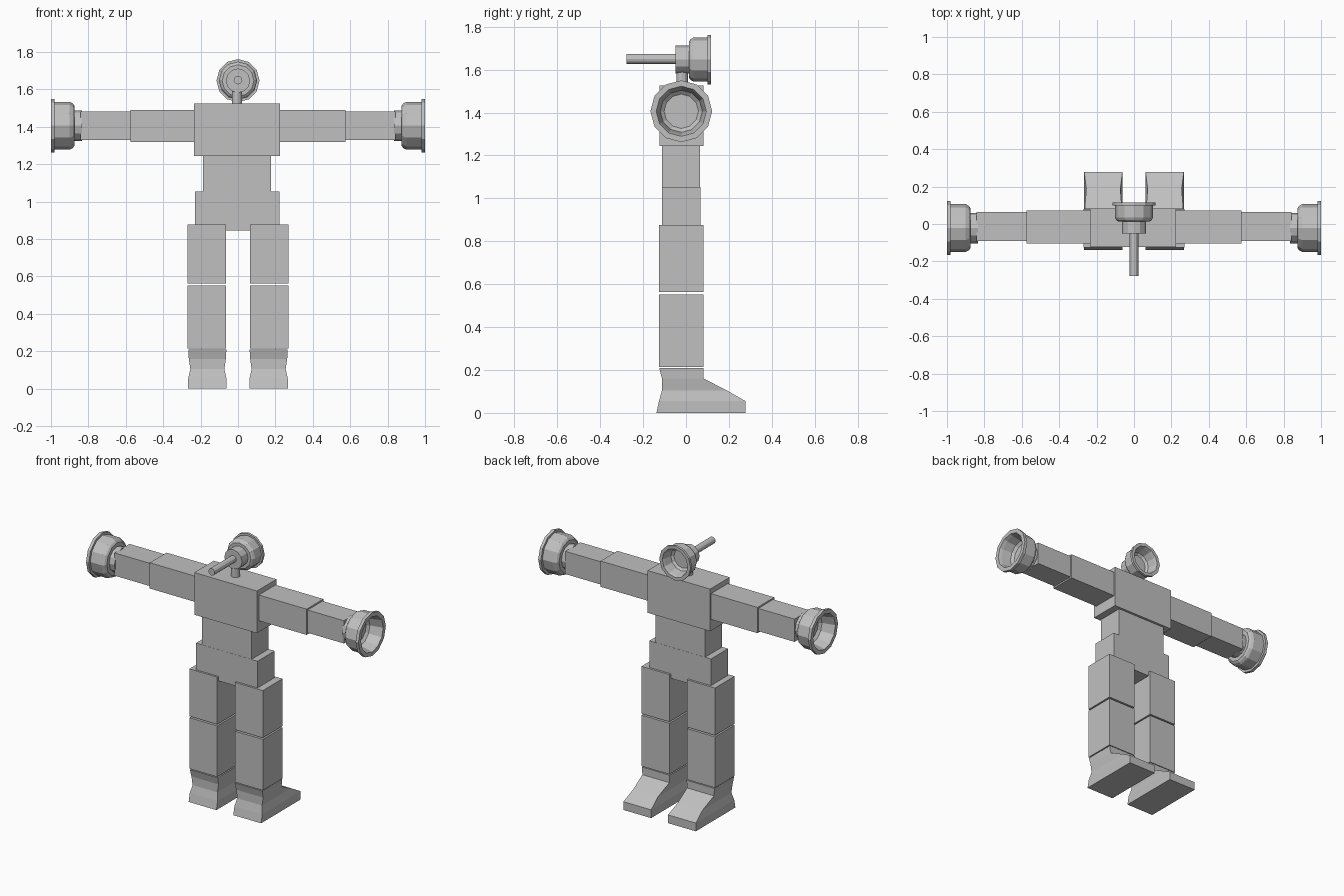
import bpy, bmesh, math
from mathutils import Vector

if "Cube" in bpy.data.objects:
    bpy.data.objects.remove(bpy.data.objects["Cube"])

grey = bpy.data.materials.new("plain grey")
grey.diffuse_color = (0.53, 0.53, 0.53, 1)
grey.use_nodes = True
grey.node_tree.nodes["Principled BSDF"].inputs["Base Color"].default_value = grey.diffuse_color


def finish(name, bm):
    bmesh.ops.remove_doubles(bm, verts=bm.verts, dist=1e-5)
    bmesh.ops.recalc_face_normals(bm, faces=bm.faces)
    me = bpy.data.meshes.new(name)
    bm.to_mesh(me)
    bm.free()
    me.materials.append(grey)
    ob = bpy.data.objects.new(name, me)
    bpy.context.collection.objects.link(ob)
    return ob


def loft(name, rings):
    """Skin a stack of equal-length point rings and cap both ends."""
    bm = bmesh.new()
    vs = [[bm.verts.new(p) for p in ring] for ring in rings]
    n = len(vs[0])
    for a, b in zip(vs, vs[1:]):
        for i in range(n):
            j = (i + 1) % n
            bm.faces.new((a[i], a[j], b[j], b[i]))
    bm.faces.new(vs[0])
    bm.faces.new(vs[-1])
    return finish(name, bm)


def rect(x0, x1, y0, y1, z):
    return [(x0, y0, z), (x1, y0, z), (x1, y1, z), (x0, y1, z)]


def box(name, x, y, z):
    return loft(name, [rect(*x, *y, h) for h in z])


def lathe(name, profile, origin, axis, sides=12):
    """Profile of (distance along axis, radius) turned about the axis."""
    axis = Vector(axis)
    u = Vector((0, 0, 1)) if abs(axis.z) < 0.5 else Vector((1, 0, 0))
    v = axis.cross(u)
    o = Vector(origin)
    angles = [2 * math.pi * i / sides for i in range(sides)]
    return loft(name, [[o + axis * t + (u * math.cos(a) + v * math.sin(a)) * r
                        for a in angles] for t, r in profile])


# Trunk
box("chest", (-0.235, 0.225), (-0.123, 0.082), (1.245, 1.525))
box("waist", (-0.187, 0.177), (-0.111, 0.066), (1.05, 1.25))
box("pelvis", (-0.23, 0.222), (-0.112, 0.067), (0.847, 1.054))

# Cup outline: collar, rounded shoulder, wall, rim, hollow; t = 0 is the mouth
cup = [(-0.205, 0.081), (-0.126, 0.081), (-0.126, 0.106), (-0.117, 0.119),
       (-0.10, 0.128), (-0.02, 0.128), (-0.02, 0.144), (0, 0.144),
       (0, 0.117), (-0.02, 0.11), (-0.085, 0.098), (-0.10, 0.08)]

# Head: cup facing +y, rear stick and neck post
lathe("head_cup", [(t * 0.81, r * 0.8) for t, r in cup], (0, 0.116, 1.647), (0, 1, 0))
lathe("head_stick", [(0, 0.023), (0.25, 0.023)], (0, -0.277, 1.65), (0, 1, 0))
lathe("neck_post", [(0, 0.027), (0.13, 0.027)], (-0.005, -0.018, 1.5), (0, 0, 1))

# Foot levels: height, rear y, front y, side inset
foot = [(0, -0.138, 0.277, 0), (0.055, -0.126, 0.277, 0), (0.105, -0.112, 0.19, 0.011),
        (0.16, -0.112, 0.082, 0.003), (0.21, -0.125, 0.082, 0)]

for side, s in (("left", -1), ("right", 1)):
    def span(a, b):
        return tuple(sorted((s * a, s * b)))

    # Arms with cup hands
    box(side + "_upper_arm", span(0.22, 0.576), (-0.103, 0.073), (1.32, 1.491))
    box(side + "_forearm", span(0.57, 0.842), (-0.092, 0.064), (1.33, 1.481))
    lathe(side + "_hand_cup", [(max(t, -0.165), r) for t, r in cup],
          (s, -0.022, 1.406), (s, 0, 0))

    # Legs
    box(side + "_thigh", span(0.065, 0.27), (-0.125, 0.081), (0.563, 0.877))
    box(side + "_shin", span(0.065, 0.27), (-0.125, 0.081), (0.215, 0.553))
    loft(side + "_foot", [rect(*span(0.062 + d, 0.266 - d), y0, y1, z)
                          for z, y0, y1, d in foot])
